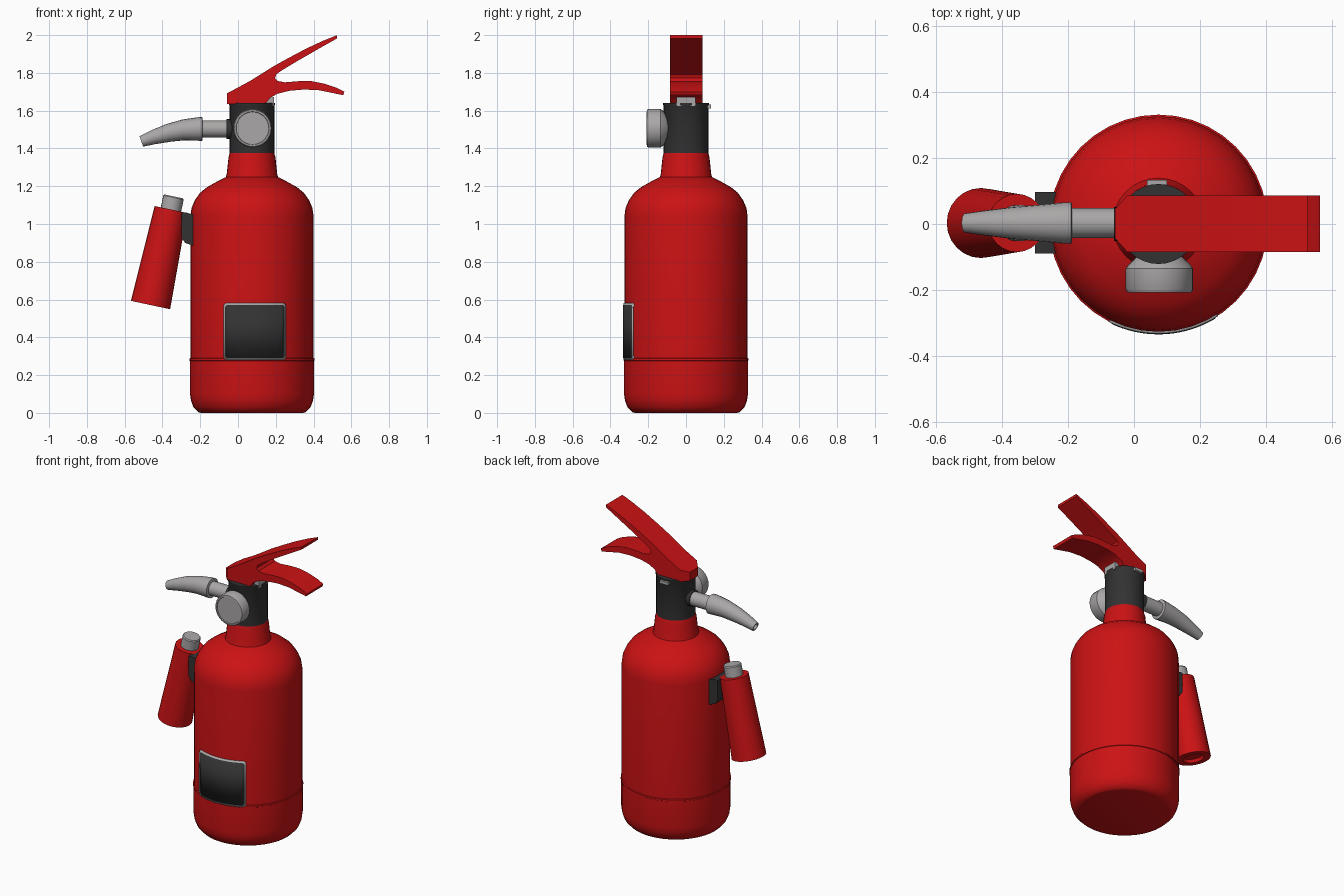
import bpy, bmesh
from math import sin, cos, pi, radians, sqrt
from mathutils import Vector

if "Cube" in bpy.data.objects:
    bpy.data.objects.remove(bpy.data.objects["Cube"])


def material(name, rgb):
    m = bpy.data.materials.new(name)
    m.use_nodes = True
    m.diffuse_color = (*rgb, 1)
    shader = m.node_tree.nodes["Principled BSDF"]
    shader.inputs["Base Color"].default_value = (*rgb, 1)
    shader.inputs["Roughness"].default_value = 0.6
    return m


RED = material("red paint", (0.6, 0.006, 0.007))
BLACK = material("black plastic", (0.032, 0.032, 0.032))
GREY = material("light grey metal", (0.4, 0.385, 0.385))
CX = 0.074  # axis of the cylinder


def finish(name, bm, mat, closed=True):
    """Turn a bmesh into an object, smooth except at sharp edges."""
    if closed:
        bmesh.ops.recalc_face_normals(bm, faces=bm.faces)
    for f in bm.faces:
        f.smooth = True
    for e in bm.edges:
        e.smooth = len(e.link_faces) == 2 and e.calc_face_angle(0) < radians(32)
    me = bpy.data.meshes.new(name)
    bm.to_mesh(me)
    bm.free()
    me.materials.append(mat)
    ob = bpy.data.objects.new(name, me)
    bpy.context.collection.objects.link(ob)
    return ob


def tube(name, sections, mat, segs):
    """Skin circular sections given as (centre, axis, radius), capped at both ends."""
    bm = bmesh.new()
    rings = []
    for c, axis, r in sections:
        q = Vector(axis).to_track_quat('Z', 'Y')
        rings.append([bm.verts.new(Vector(c) + q @ Vector((r * cos(a), r * sin(a), 0)))
                      for a in (2 * pi * i / segs for i in range(segs))])
    for lo, hi in zip(rings, rings[1:]):
        for i in range(segs):
            j = (i + 1) % segs
            bm.faces.new((lo[i], lo[j], hi[j], hi[i]))
    bm.faces.new(rings[0])
    bm.faces.new(rings[-1])
    return finish(name, bm, mat)


def lathe(name, profile, mat, origin=(CX, 0, 0), axis=(0, 0, 1), segs=32):
    """Spin (radius, distance) pairs about an axis."""
    o, a = Vector(origin), Vector(axis).normalized()
    return tube(name, [(o + a * h, a, r) for r, h in profile], mat, segs)


def prism(name, outline, y0, y1, mat):
    """Extrude an x-z outline along y."""
    bm = bmesh.new()
    face = bm.faces.new([bm.verts.new((x, y0, z)) for x, z in outline])
    out = bmesh.ops.extrude_face_region(bm, geom=[face])["geom"]
    bmesh.ops.translate(bm, vec=(0, y1 - y0, 0),
                        verts=[v for v in out if isinstance(v, bmesh.types.BMVert)])
    return finish(name, bm, mat)


def label(name, a0, a1, z0, z1, r, corner, mat, cols=24):
    """Thin curved plate with rounded corners, wrapped round the cylinder."""
    bm = bmesh.new()
    columns = []
    for i in range(cols + 1):
        a = a0 + (a1 - a0) * (1 - cos(pi * i / cols)) / 2
        edge = min(a - a0, a1 - a) * r
        k = max(0, corner - edge)
        cut = corner - sqrt(max(0, corner ** 2 - k ** 2))
        columns.append([bm.verts.new((CX + rr * sin(a), -rr * cos(a), z))
                        for rr, z in ((0.324, z0 + cut), (r, z0 + cut),
                                      (r, z1 - cut), (0.324, z1 - cut))])
    for p, q in zip(columns, columns[1:]):
        for k in range(3):
            bm.faces.new((p[k], q[k], q[k + 1], p[k + 1]))
    return finish(name, bm, mat, closed=False)


# Cylinder body with a seam lip and a rounded shoulder
lathe("body", [(0.27, 0), (0.285, 0.004), (0.31, 0.03), (0.323, 0.065), (0.328, 0.1),
               (0.328, 0.275), (0.331, 0.277), (0.331, 0.287), (0.326, 0.29),
               (0.326, 1.04), (0.32, 1.085), (0.303, 1.125), (0.275, 1.165),
               (0.238, 1.195), (0.19, 1.222), (0.135, 1.25), (0.1, 1.256)], RED, segs=40)
lathe("neck", [(0.145, 1.23), (0.134, 1.262), (0.124, 1.355), (0.118, 1.375),
               (0.1, 1.38)], RED)
lathe("valve_collar", [(0.118, 1.375), (0.118, 1.625), (0.121, 1.63), (0.121, 1.64)], BLACK)

# Label: grey border with a dark panel
label("label_border", radians(-27), radians(33), 0.28, 0.582, 0.332, 0.02, GREY)
label("label_panel", radians(-25.2), radians(31.2), 0.291, 0.571, 0.334, 0.015, BLACK)

# Squeeze handle: upper and lower levers in one piece
handle = prism("handle", [
    (-0.058, 1.635), (-0.02, 1.635), (0.145, 1.635), (0.17, 1.668), (0.21, 1.69),
    (0.27, 1.705), (0.35, 1.712), (0.43, 1.708), (0.557, 1.682), (0.563, 1.7),
    (0.525, 1.72), (0.46, 1.742), (0.39, 1.756), (0.32, 1.756), (0.25, 1.75),
    (0.21, 1.757), (0.196, 1.772), (0.202, 1.792), (0.23, 1.812), (0.33, 1.872),
    (0.44, 1.935), (0.525, 1.983), (0.525, 2.0), (0.45, 1.97), (0.36, 1.928),
    (0.26, 1.875), (0.185, 1.833), (0.06, 1.755), (-0.02, 1.712), (-0.058, 1.692)],
    -0.085, 0.087, RED)
for v in handle.data.vertices:  # narrow the nose
    if v.co.x < -0.05:
        v.co.y *= 0.5

# Hinge pin and rear clip under the handle
prism("hinge_pin", [(0.145, 1.625), (0.19, 1.625), (0.19, 1.672), (0.145, 1.665)],
      -0.05, 0.05, GREY)
prism("rear_clip", [(0.04, 1.612), (0.1, 1.612), (0.1, 1.632), (0.04, 1.632)],
      0.1, 0.133, GREY)

# Pressure gauge on the front of the collar
lathe("gauge", [(0.03, 0.07), (0.065, 0.095), (0.095, 0.125), (0.102, 0.135), (0.102, 0.198),
                (0.097, 0.207), (0.088, 0.208), (0.086, 0.203)], GREY,
      origin=(0.077, 0, 1.507), axis=(0, -1, 0))

# Discharge nozzle on the right side
lathe("nozzle_boss", [(0.052, 0), (0.052, 0.135)], BLACK, (CX, 0, 1.503), (-1, 0, 0), 20)
lathe("nozzle_pipe", [(0.045, 0.1), (0.045, 0.28)], GREY, (CX, 0.003, 1.503), (-1, 0, 0), 20)
tube("nozzle_horn", [
    ((-0.187, 0.003, 1.503), (-1, 0, 0), 0.052),
    ((-0.19, 0.003, 1.503), (-1, 0, 0), 0.063),
    ((-0.215, 0.003, 1.503), (-1, 0, 0), 0.062),
    ((-0.29, 0.003, 1.498), (-1, 0, -0.1), 0.055),
    ((-0.37, 0.003, 1.482), (-1, 0, -0.22), 0.048),
    ((-0.45, 0.003, 1.459), (-1, 0, -0.3), 0.038),
    ((-0.512, 0.003, 1.437), (-1, 0, -0.35), 0.029),
    ((-0.512, 0.003, 1.437), (-1, 0, -0.35), 0.02),
    ((-0.495, 0.003, 1.443), (-1, 0, -0.35), 0.018)], GREY, 20)

# Side canister with a recessed bottom, a cap and a mounting bracket
foot, tilt = (-0.463, 0.003, 0.571), (0.108, 0, 0.506)
lathe("canister", [(0.06, 0.02), (0.065, 0), (0.106, 0), (0.088, 0.517)],
      RED, foot, tilt, 24)
lathe("canister_cap", [(0.055, 0.5), (0.055, 0.582), (0.05, 0.588)], GREY, foot, tilt, 20)
prism("canister_bracket", [(-0.3, 0.93), (-0.28, 0.9), (-0.235, 0.885), (-0.235, 1.05),
                           (-0.28, 1.062), (-0.3, 1.06)], -0.09, 0.097, BLACK)
